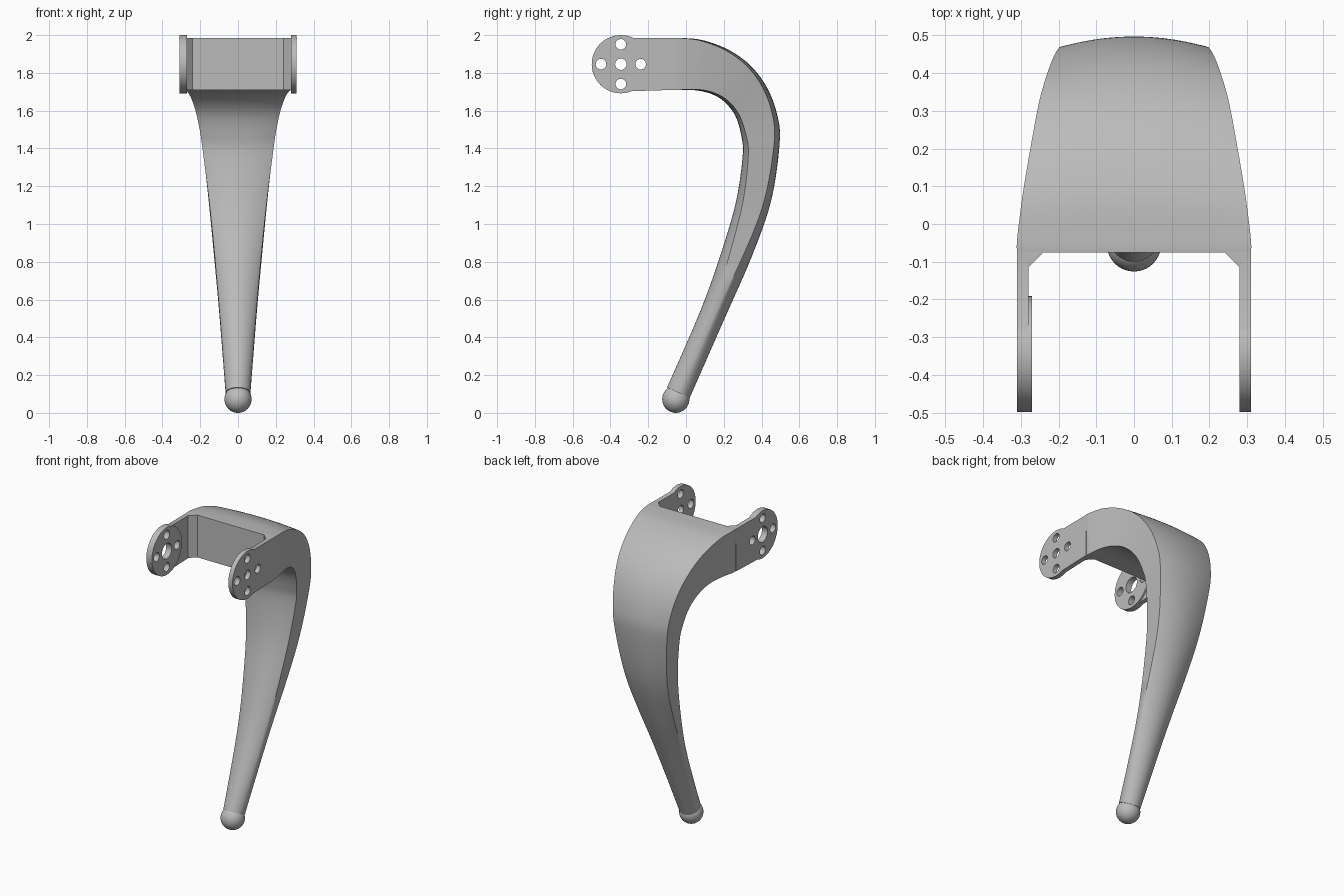
import bpy, bmesh, math
from mathutils import Vector

if "Cube" in bpy.data.objects:
    bpy.data.objects.remove(bpy.data.objects["Cube"])

grey = bpy.data.materials.new("plain_grey")
grey.use_nodes = True
GREY = (0.5, 0.5, 0.5, 1)
grey.diffuse_color = GREY
grey.node_tree.nodes["Principled BSDF"].inputs["Base Color"].default_value = GREY

TOP, BOTTOM = 1.985, 1.71
HUB_Y, HUB_Z, HUB_R = -0.345, 1.846, 0.154


def finish(obj, angle=30):
    """Give an object the material and smooth shading with sharp edges."""
    obj.data.materials.clear()
    obj.data.materials.append(grey)
    bpy.ops.object.select_all(action="DESELECT")
    obj.select_set(True)
    bpy.context.view_layer.objects.active = obj
    bpy.ops.object.shade_smooth_by_angle(angle=math.radians(angle))


def mesh_object(name, bm, angle=30):
    bmesh.ops.recalc_face_normals(bm, faces=bm.faces)
    mesh = bpy.data.meshes.new(name)
    bm.to_mesh(mesh)
    bm.free()
    obj = bpy.data.objects.new(name, mesh)
    bpy.context.collection.objects.link(obj)
    finish(obj, angle)


def arc(y, z, r, start=0, end=math.tau, n=48):
    steps = [start + (end - start) * i / n for i in range(n)]
    return [(y + r * math.cos(a), z + r * math.sin(a)) for a in steps]


def plate(name, outline, x0, x1, bore):
    """Flat side-view outline with a centre bore and four bolt holes."""
    holes = [arc(HUB_Y, HUB_Z, bore)]
    for y, z in arc(HUB_Y, HUB_Z, 0.105, n=4):
        holes.append(arc(y, z, 0.028, n=24))
    curve = bpy.data.curves.new(name, "CURVE")
    curve.dimensions = "2D"
    curve.fill_mode = "BOTH"
    curve.extrude = (x1 - x0) / 2
    for loop in [outline] + holes:
        spline = curve.splines.new("POLY")
        spline.points.add(len(loop) - 1)
        for point, (y, z) in zip(spline.points, loop):
            point.co = (y, z, 0, 1)
        spline.use_cyclic_u = True
    obj = bpy.data.objects.new(name, curve)
    obj.location.x = (x0 + x1) / 2
    obj.rotation_euler = (math.pi / 2, 0, math.pi / 2)
    bpy.context.collection.objects.link(obj)
    bpy.ops.object.select_all(action="DESELECT")
    obj.select_set(True)
    bpy.context.view_layer.objects.active = obj
    bpy.ops.object.convert(target="MESH")
    finish(bpy.context.view_layer.objects.active)


# Leg stations: outer y, z, inner y, z, half width
stations = [Vector(s) for s in (
    (-0.075, TOP, -0.075, BOTTOM, 0.31),
    (-0.04, TOP, -0.04, BOTTOM, 0.31),
    (0.08, 1.975, 0.05, 1.708, 0.295),
    (0.22, 1.925, 0.13, 1.69, 0.272),
    (0.34, 1.84, 0.2, 1.65, 0.25),
    (0.43, 1.72, 0.26, 1.575, 0.225),
    (0.485, 1.57, 0.292, 1.47, 0.203),
    (0.495, 1.42, 0.3, 1.36, 0.187),
    (0.45, 1.12, 0.265, 1.12, 0.155),
    (0.345, 0.82, 0.19, 0.86, 0.127),
    (0.2, 0.49, 0.08, 0.55, 0.098),
    (0.02, 0.08, -0.1, 0.135, 0.066),
)]


def smooth_station(i, t):
    """Catmull-Rom blend between neighbouring stations."""
    p = [stations[max(0, min(len(stations) - 1, i + k))] for k in (-1, 0, 1, 2)]
    return (p[1] * 2 + (p[2] - p[0]) * t
            + (p[0] * 2 - p[1] * 5 + p[2] * 4 - p[3]) * t * t
            + (p[1] * 3 - p[0] - p[2] * 3 + p[3]) * t ** 3) / 2


def section(station, along):
    """Barrel section that turns round towards the foot."""
    oy, oz, iy, iz, half = station
    outer, inner = Vector((0, oy, oz)), Vector((0, iy, iz))
    across = inner - outer
    depth = across.length
    across.normalize()
    bulge = 0.045 * min(1, max(0, along - 0.1) * 1.3)
    blend = max(0, (along - 0.75) / 0.25) ** 2 * 0.9
    points = []
    n = 16
    for base, sign, width in ((outer, 1, half), (inner, -1, half * 0.985)):
        for k in range(n + 1):
            a = sign * math.pi * (k / n - 0.5)
            u = math.sin(a)
            drop = (1 - blend) * bulge * u * u + blend * depth / 2 * (1 - math.cos(a))
            points.append(base + across * drop * sign + Vector((width * u, 0, 0)))
    return points


# Curved leg
bm = bmesh.new()
SUB = 6
rings = []
last = len(stations) - 1
for i in range(last):
    for j in range(SUB + (i == last - 1)):
        t = j / SUB
        ring = section(smooth_station(i, t), (i + t) / last)
        rings.append([bm.verts.new(p) for p in ring])
for a, b in zip(rings, rings[1:]):
    for k in range(len(a)):
        m = (k + 1) % len(a)
        bm.faces.new((a[k], a[m], b[m], b[k]))
bm.faces.new(rings[0])
bm.faces.new(rings[-1])
mesh_object("curved_leg", bm)

# Ball foot
bm = bmesh.new()
bmesh.ops.create_uvsphere(bm, u_segments=40, v_segments=24, radius=0.072)
bmesh.ops.translate(bm, verts=bm.verts, vec=(0, -0.054, 0.072))
mesh_object("ball_foot", bm)

# Mounting arms with round hubs, and the thicker hub on one side
gap = math.asin((TOP - BOTTOM) / 2 / HUB_R)
arm = arc(HUB_Y, HUB_Z, HUB_R, gap, math.tau - gap) + [(-0.07, BOTTOM), (-0.07, TOP)]
plate("left_arm", arm, 0.28, 0.31, 0.03)
plate("right_arm", arm, -0.31, -0.28, 0.05)
plate("right_hub_pad", arc(HUB_Y, HUB_Z, HUB_R), -0.281, -0.27, 0.05)

# Chamfered inside corners of the bracket
for name, side in (("left_corner", 1), ("right_corner", -1)):
    bm = bmesh.new()
    corner = [(0.285, -0.07), (0.285, -0.12), (0.28, -0.115), (0.24, -0.075), (0.24, -0.07)]
    face = bm.faces.new([bm.verts.new((side * x, y, BOTTOM)) for x, y in corner])
    grown = bmesh.ops.extrude_face_region(bm, geom=[face])["geom"]
    top = [g for g in grown if isinstance(g, bmesh.types.BMVert)]
    bmesh.ops.translate(bm, verts=top, vec=(0, 0, TOP - BOTTOM))
    mesh_object(name, bm)
